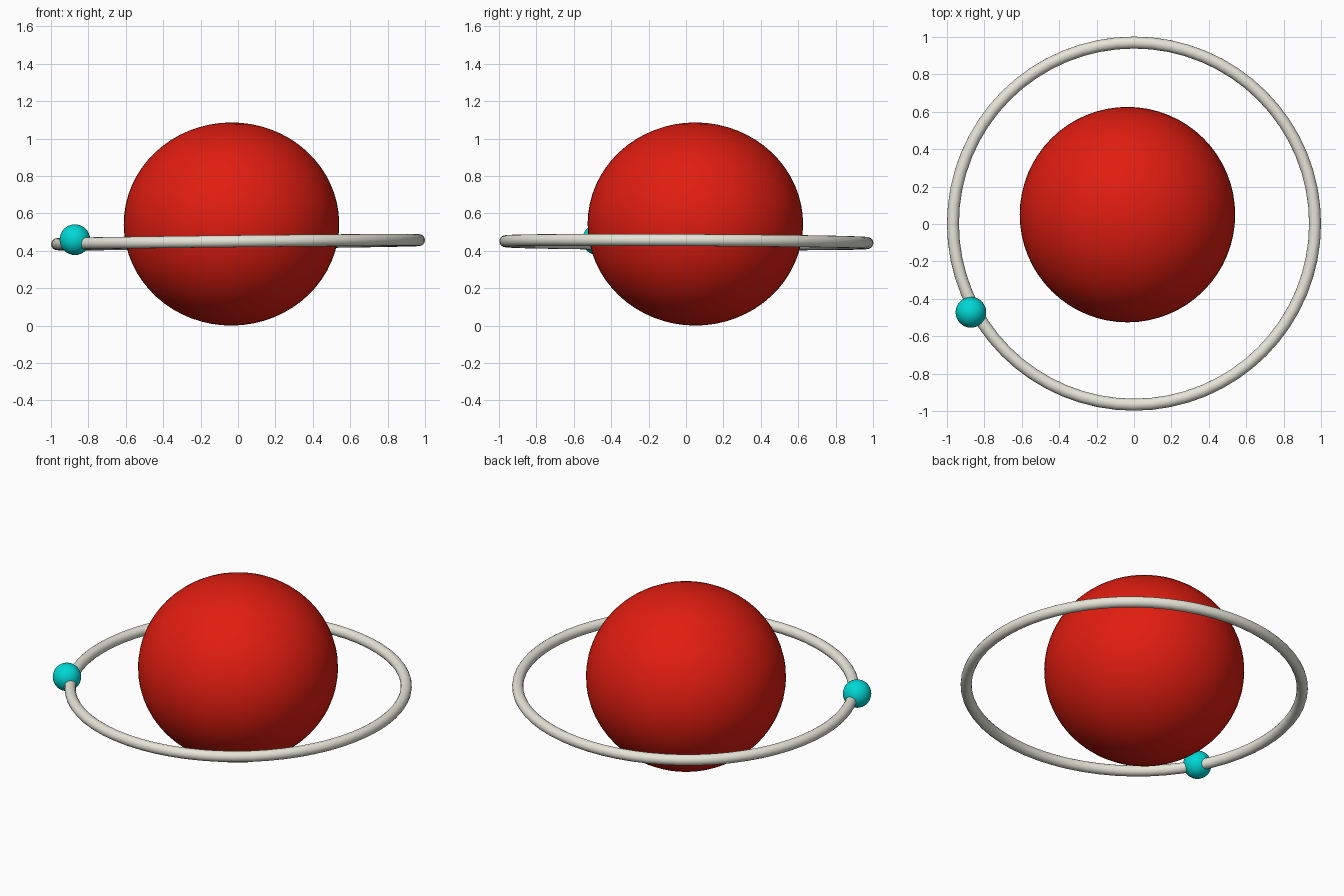
import bpy

if "Cube" in bpy.data.objects:
    bpy.data.objects.remove(bpy.data.objects["Cube"])


def finish(name, color=None):
    """Name the active object, smooth it and give it a colour."""
    ob = bpy.context.object
    ob.name = name
    bpy.ops.object.shade_smooth()
    if color:
        mat = bpy.data.materials.new(name + "_colour")
        mat.diffuse_color = color
        mat.use_nodes = True
        mat.node_tree.nodes["Principled BSDF"].inputs["Base Color"].default_value = mat.diffuse_color
        ob.data.materials.append(mat)
    return ob


TILT = (-0.005, -0.0113, 0)

# large slightly flattened globe
bpy.ops.mesh.primitive_uv_sphere_add(segments=64, ring_count=32, radius=1,
                                     location=(-0.035, 0.05, 0.543), rotation=TILT)
globe = finish("globe", (0.75, 0.012, 0.005, 1))
globe.scale = (0.576, 0.576, 0.543)

# thin orbit ring, barely tilted
bpy.ops.mesh.primitive_torus_add(major_segments=64, minor_segments=16,
                                 major_radius=0.968, minor_radius=0.032,
                                 location=(0, 0.002, 0.446), rotation=TILT)
finish("orbit_ring", (0.78, 0.78, 0.69, 1))

# small moon riding on the ring
bpy.ops.mesh.primitive_uv_sphere_add(segments=32, ring_count=16, radius=0.082,
                                     location=(-0.872, -0.472, 0.459))
finish("moon", (0.0, 0.68, 0.66, 1))
